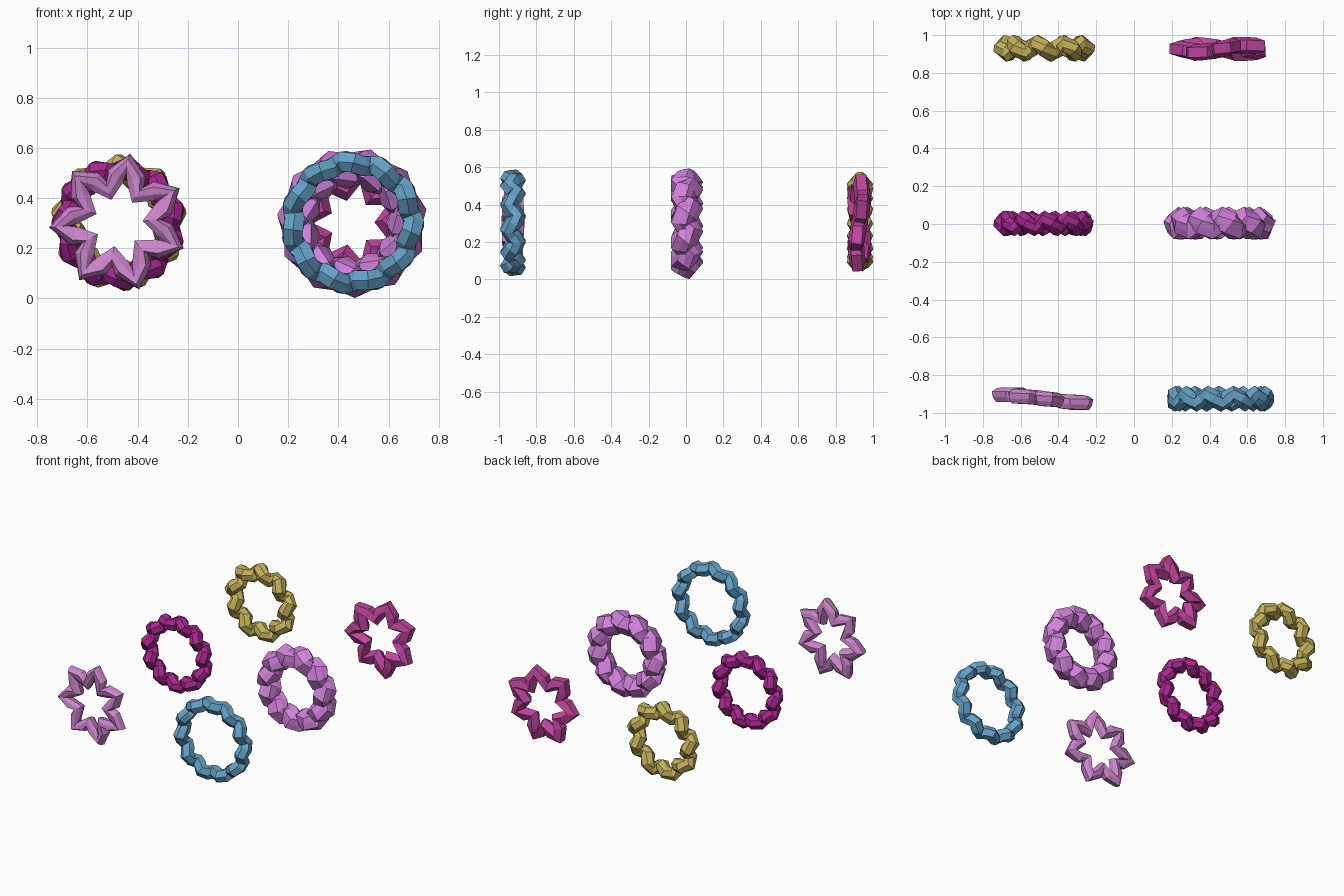
import bpy
from math import sin, cos, pi, radians
from mathutils import Vector

if "Cube" in bpy.data.objects:
    bpy.data.objects.remove(bpy.data.objects["Cube"])


def wavy_ring(name, center, color, radius, lobes, amp, phase, wave, wave_count,
              wave_phase, tube, sides, flute=1.0, per_lobe=4):
    """Closed low-poly tube along a rippled circle in the XZ plane."""
    n = lobes * per_lobe
    path = []
    for i in range(n):
        a = radians(phase) + 2 * pi * i / n
        r = radius + amp * cos(lobes * (a - radians(phase)))
        y = wave * sin(wave_count * (a - radians(wave_phase)))
        path.append(Vector((r * cos(a), y, r * sin(a))))
    verts, faces = [], []
    for i, p in enumerate(path):
        t = (path[(i + 1) % n] - path[i - 1]).normalized()
        side = Vector((0, 1, 0)).cross(t).normalized()
        up = t.cross(side)
        for j in range(sides):
            b = 2 * pi * j / sides + pi / sides
            s = tube * (flute if j % 2 else 1.0)
            verts.append(p + side * cos(b) * s + up * sin(b) * s)
            k = (j + 1) % sides
            m = (i + 1) % n
            faces.append((i * sides + j, i * sides + k, m * sides + k, m * sides + j))
    mesh = bpy.data.meshes.new(name)
    mesh.from_pydata(verts, [], faces)
    mesh.update()
    import bmesh
    bm = bmesh.new()
    bm.from_mesh(mesh)
    bmesh.ops.recalc_face_normals(bm, faces=bm.faces)
    bm.to_mesh(mesh)
    bm.free()
    ob = bpy.data.objects.new(name, mesh)
    ob.location = center
    bpy.context.collection.objects.link(ob)
    mat = bpy.data.materials.new(name + "_color")
    mat.diffuse_color = (*color, 1)
    mat.use_nodes = True
    mat.node_tree.nodes["Principled BSDF"].inputs["Base Color"].default_value = mat.diffuse_color
    mesh.materials.append(mat)
    return ob


L, R, Z = -0.475, 0.455, 0.302

# front row: seven-point star ring and slim rippled ring
wavy_ring("front_star_ring", (L, -0.925, Z), (0.62, 0.24, 0.62), 0.187, 7, 0.053, 81,
          0.022, 1, 90, 0.042, 8, 0.86)
wavy_ring("front_rippled_ring", (R, -0.925, Z), (0.13, 0.36, 0.58), 0.238, 11, 0.009, 97,
          0.024, 11, 97, 0.045, 6)

# middle row: beaded coil ring and thick fluted ring
wavy_ring("middle_coil_ring", (L, 0.003, Z - 0.005), (0.40, 0.02, 0.28), 0.212, 11, 0.016, 113,
          0.025, 11, 113, 0.044, 7)
wavy_ring("middle_fluted_ring", (R, 0.0, Z), (0.65, 0.22, 0.72), 0.218, 11, 0.016, 78,
          0.022, 11, 78, 0.07, 10, 0.85)

# back row: nine-lobe coil ring and chunky star ring
wavy_ring("back_coil_ring", (L, 0.93, Z), (0.55, 0.44, 0.10), 0.205, 9, 0.025, 90,
          0.026, 9, 90, 0.046, 7)
wavy_ring("back_star_ring", (R, 0.927, Z), (0.52, 0.06, 0.34), 0.182, 7, 0.047, 78,
          0.02, 2, 0, 0.046, 5)
